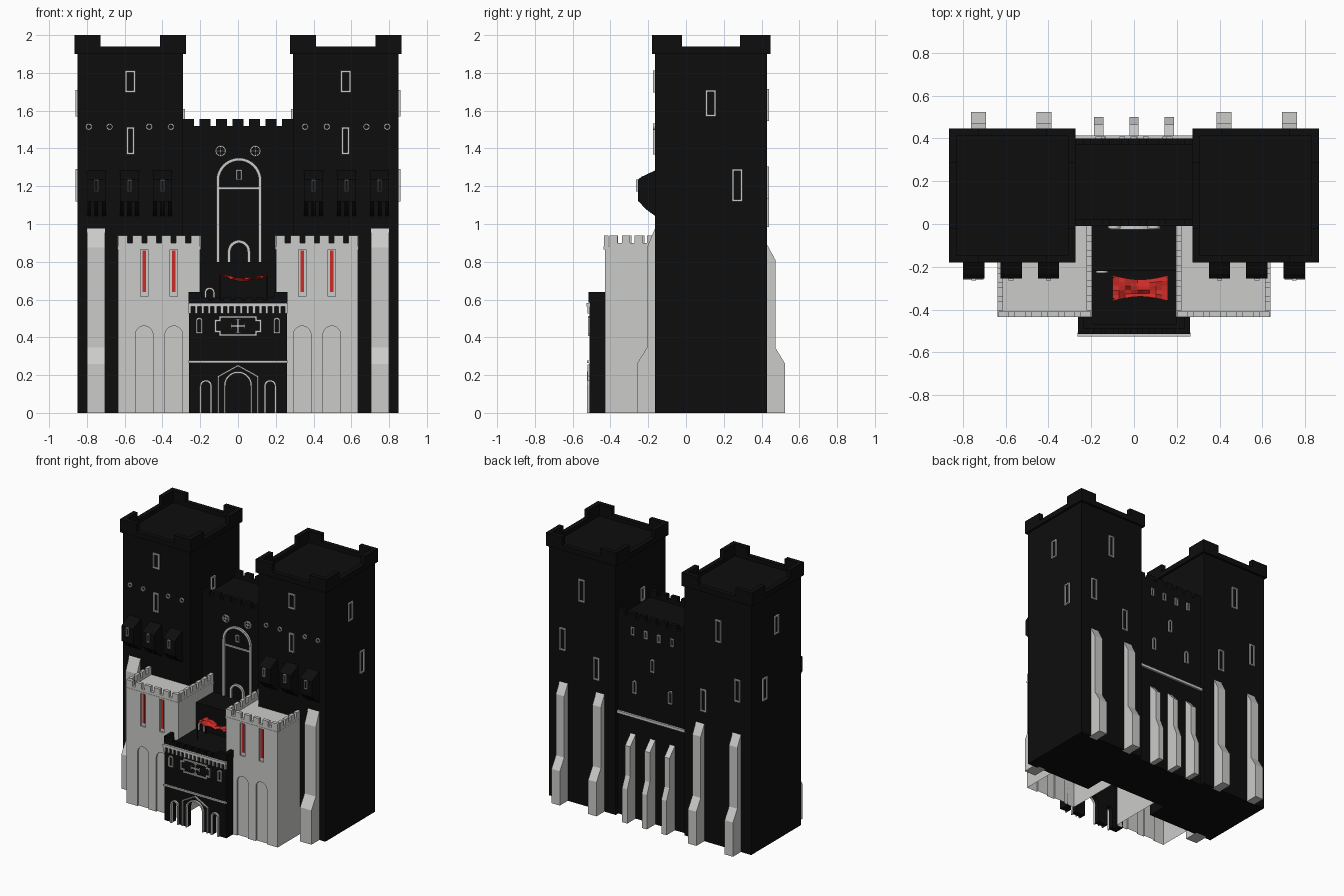
import bpy, bmesh, math, random
from mathutils import Vector

old = bpy.data.objects.get("Cube")
if old:
    bpy.data.objects.remove(old, do_unlink=True)


def material(name, r, g, b):
    m = bpy.data.materials.new(name)
    m.use_nodes = True
    m.diffuse_color = (r, g, b, 1)
    bsdf = next(n for n in m.node_tree.nodes if n.type == 'BSDF_PRINCIPLED')
    bsdf.inputs["Base Color"].default_value = (r, g, b, 1)
    bsdf.inputs["Roughness"].default_value = 0.9
    return m


BLACK = material("black stone", 0.004, 0.004, 0.004)
GREY = material("pale stone", 0.6, 0.6, 0.59)
RED = material("red cloth", 0.6, 0.025, 0.02)
parts = {}


def part(name, mat):
    return parts.setdefault(name, (bmesh.new(), mat))[0]


# Placers turn (across, up, outward) into a point on a wall
def front(y):
    return lambda u, v, d: (u, y - d, v)


def back(y):
    return lambda u, v, d: (u, y + d, v)


def side(x, s=1):
    return lambda u, v, d: (x + s * d, u, v)


def prism(bm, pts, place, d0, d1):
    a = [bm.verts.new(place(u, v, d0)) for u, v in pts]
    b = [bm.verts.new(place(u, v, d1)) for u, v in pts]
    bm.faces.new(a)
    bm.faces.new(b[::-1])
    for i in range(len(pts)):
        j = (i + 1) % len(pts)
        bm.faces.new((a[i], b[i], b[j], a[j]))


def rect(u0, u1, v0, v1):
    return [(u0, v0), (u1, v0), (u1, v1), (u0, v1)]


def box(bm, x0, x1, y0, y1, z0, z1):
    prism(bm, rect(y0, y1, z0, z1), side(0), x0, x1)


def arch(c, w, v0, v1, n=10):
    r = w / 2
    curve = [(c + r * math.cos(math.pi * i / n), v1 - r + r * math.sin(math.pi * i / n))
             for i in range(n + 1)]
    return [(c + r, v0)] + curve + [(c - r, v0)]


def circle(c, v, r, n=16):
    return [(c + r * math.cos(math.tau * i / n), v + r * math.sin(math.tau * i / n))
            for i in range(n)]


def strip(bm, pts, place, w=0.01, d=0.01, closed=True):
    """Moulding of width w that follows a line drawn on a wall."""
    p = [Vector(q) for q in pts]
    n = len(p)
    rings = []
    for i in range(n):
        e1 = p[i] - p[i - 1] if closed or i else p[1] - p[0]
        e2 = p[(i + 1) % n] - p[i] if closed or i < n - 1 else e1
        n1 = Vector((-e1.y, e1.x)).normalized()
        n2 = Vector((-e2.y, e2.x)).normalized()
        m = (n1 + n2) / max(0.3, 1 + n1.dot(n2)) * w
        q = p[i] + m
        rings.append([bm.verts.new(place(*c)) for c in
                      ((*p[i], -0.002), (*p[i], d), (*q, d), (*q, -0.002))])
    for i in range(n if closed else n - 1):
        a, b = rings[i], rings[(i + 1) % n]
        for k in range(4):
            bm.faces.new((a[k], b[k], b[(k + 1) % 4], a[(k + 1) % 4]))
    if not closed:
        bm.faces.new(rings[0])
        bm.faces.new(rings[-1][::-1])


def window(place, c, v, w, h, line=0.01):
    strip(part("window_frames", GREY), rect(c - w / 2, c + w / 2, v - h / 2, v + h / 2), place, line)


def crenel(bm, u0, u1, n, z0, z1, z2, place, thick, gap=0.35):
    """Parapet with n merlons."""
    prism(bm, rect(u0, u1, z0, z1), place, -thick, 0)
    step = (u1 - u0) / (n - gap)
    for i in range(n):
        a = u0 + i * step
        prism(bm, rect(a, a + step * (1 - gap), z1, z2), place, -thick, 0)


def buttress(bm, place, c, w, foot, shaft, h, slope):
    for_side = lambda u, v, d: place(c + d, v, u)
    prism(bm, [(-0.02, 0), (foot, 0), (foot, 0.26), (shaft, 0.345), (shaft, h - slope), (0, h), (-0.02, h)],
          for_side, -w / 2, w / 2)


# Main keep between the towers
keep = part("keep", BLACK)
box(keep, -0.3, 0.3, -0.01, 0.4, 0, 1.5)
crenel(keep, -0.29, 0.29, 7, 1.5, 1.52, 1.555, front(-0.01), 0.03)
crenel(keep, -0.29, 0.29, 7, 1.5, 1.52, 1.555, back(0.4), 0.03)

trim = part("keep_trim", GREY)
wall = front(-0.01)
strip(trim, arch(0.005, 0.24, 0.78, 1.35, 20), wall, 0.016, 0.015, False)
strip(trim, arch(0.005, 0.12, 0.79, 0.915, 14), wall, 0.016, 0.015, False)
prism(trim, rect(-0.11, 0.12, 1.183, 1.195), wall, 0, 0.01)
window(wall, 0.005, 1.26, 0.03, 0.055, 0.007)
for c in (-0.092, 0.092):
    strip(trim, circle(c, 1.387, 0.029), wall, 0.007)
    prism(trim, rect(c - 0.025, c + 0.025, 1.384, 1.39), wall, 0, 0.008)
    prism(trim, rect(c - 0.003, c + 0.003, 1.362, 1.412), wall, 0, 0.008)

# Rear wall of the keep
prism(trim, rect(-0.29, 0.29, 0.77, 0.79), back(0.4), 0, 0.015)
for c in (-0.165, -0.055, 0.055, 0.165):
    window(back(0.4), c, 1.42, 0.028, 0.06, 0.007)
for c, v in ((-0.15, 1.0), (0, 1.2), (0.15, 1.0)):
    strip(trim, arch(c, 0.034, v - 0.05, v + 0.05, 6), back(0.4), 0.008)
for c in (-0.165, 0, 0.165):
    buttress(part("buttresses", GREY), back(0.4), c, 0.043, 0.1, 0.065, 0.64, 0.07)

# Towers and their bastions
for s, label in ((1, "left"), (-1, "right")):
    tower = part(label + "_tower", BLACK)
    lo, hi = sorted((0.29 * s, 0.85 * s))
    box(tower, lo, hi, -0.165, 0.43, 0, 1.91)
    X0, X1, Y0, Y1, t = lo - 0.016, hi + 0.016, -0.18, 0.447, 0.035
    for y in (Y0, Y1 - t):
        box(tower, X0, X1, y, y + t, 1.9, 1.94)
        for x in (X0, X1 - 0.138):
            box(tower, x, x + 0.138, y, y + t, 1.94, 2)
    for x in (X0, X1 - t):
        box(tower, x, x + t, Y0 + t, Y1 - t, 1.9, 1.94)
        for y in (Y0 + t, Y1 - 0.16):
            box(tower, x, x + t, y, y + 0.16 - t, 1.94, 2)

    # Tower openings
    tw = front(-0.165)
    window(tw, 0.57 * s, 1.755, 0.055, 0.115)
    window(tw, 0.57 * s, 1.44, 0.042, 0.145)
    for c in (0.79, 0.68, 0.47, 0.355):
        strip(part("roundels", GREY), circle(c * s, 1.515, 0.018, 12), tw, 0.007)
    for c, v in ((0.575, 1.63), (0.735, 1.22), (0.45, 1.07)):
        window(back(0.43), c * s, v, 0.05, 0.17)
    window(side(0.85 * s, s), 0.132, 1.64, 0.055, 0.14)
    window(side(0.85 * s, s), 0.272, 1.205, 0.055, 0.17)
    window(side(0.29 * s, -s), 0.11, 1.56, 0.05, 0.1)

    # Projecting turrets carried on corbels
    bays = part(label + "_tower_bays", BLACK)
    for c in (0.75, 0.575, 0.4):
        prism(bays, [(-0.16, 1.285), (-0.235, 1.25), (-0.255, 1.235), (-0.255, 1.12), (-0.16, 1.12)],
              side(c * s), -0.05, 0.05)
        for k in (-0.04, 0, 0.04):
            prism(bays, [(-0.16, 1.12), (-0.25, 1.12), (-0.215, 1.08), (-0.16, 1.04)],
                  side(c * s + k), -0.01, 0.01)
        window(front(-0.255), c * s, 1.203, 0.022, 0.064, 0.005)

    # Buttresses
    props = part("buttresses", GREY)
    buttress(props, front(-0.165), 0.752 * s, 0.095, 0.095, 0.042, 0.975, 0.1)
    for c in (0.42, 0.728):
        buttress(props, back(0.43), c * s, 0.07, 0.095, 0.043, 0.89, 0.08)

    # Bastion with arched niches and slots
    bl, bh = sorted((0.2 * s, 0.635 * s))
    box(part(label + "_bastion", GREY), bl, bh, -0.43, -0.005, 0, 0.87)
    cutter = part(label + "_bastion_cutter", GREY)
    for c in (0.34, 0.497):
        prism(cutter, arch(c * s, 0.093, -0.05, 0.46, 16), front(-0.43), -0.012, 0.05)
        prism(cutter, rect(c * s - 0.02, c * s + 0.02, 0.615, 0.865), front(-0.43), -0.012, 0.05)
        prism(part("banners", RED), rect(c * s - 0.009, c * s + 0.009, 0.64, 0.86),
              front(-0.43), -0.013, -0.005)
    para = part(label + "_bastion_parapet", GREY)
    box(para, bl - 0.004, bh + 0.004, -0.436, -0.006, 0.866, 0.88)
    crenel(para, bl, bh, 6, 0.88, 0.9, 0.94, front(-0.434), 0.025)
    crenel(para, -0.405, -0.165, 4, 0.88, 0.9, 0.94, side(0.638 * s, s), 0.025)
    crenel(para, -0.405, -0.01, 6, 0.88, 0.9, 0.94, side(0.197 * s, -s), 0.025)

# Hall between the bastions: lower deck and raised stage
hall = part("hall_roof", BLACK)
box(hall, -0.2, 0.2, -0.47, -0.01, 0.55, 0.6)
box(hall, -0.199, 0.199, -0.22, -0.01, 0.6, 0.8)
strip(trim, arch(-0.15, 0.055, 0.6, 0.665, 10), front(-0.22), 0.01, 0.01, False)

# Gatehouse
gate = part("gatehouse", BLACK)
box(gate, -0.26, 0.26, -0.51, -0.47, 0, 0.585)
shell = part("gatehouse_shell", BLACK)
box(shell, -0.26, 0.26, -0.47, -0.43, 0.54, 0.585)
for s in (1, -1):
    x0, x1 = sorted((0.225 * s, 0.26 * s))
    box(shell, x0, x1, -0.47, -0.43, 0, 0.54)
    crenel(shell, -0.51, -0.43, 1, 0.585, 0.6, 0.64, side(0.262 * s, s), 0.025, 0)
    x0, x1 = sorted((0.19 * s, 0.262 * s))
    box(shell, x0, x1, -0.515, -0.49, 0.585, 0.64)
crenel(shell, -0.19, 0.19, 7, 0.585, 0.595, 0.61, front(-0.515), 0.025)

gw = front(-0.51)
gt = part("gatehouse_trim", GREY)
cut = part("gatehouse_cutter", BLACK)
for c, w, h in ((0, 0.15, 0.22), (-0.17, 0.065, 0.175), (0.17, 0.065, 0.175)):
    strip(gt, arch(c, w, 0, h, 14), gw, 0.01, 0.015, False)
    prism(cut, arch(c, w - 0.02, -0.05, h - 0.01, 14), gw, -0.1, 0.05)
strip(gt, [(0.108, 0), (0.108, 0.195), (0, 0.255), (-0.108, 0.195), (-0.108, 0)], gw, 0.008, 0.012, False)
prism(gt, rect(-0.262, 0.262, 0.265, 0.277), gw, -0.002, 0.014)
for c in (-0.205, 0.205):
    strip(gt, arch(c, 0.036, 0.42, 0.505, 8), gw, 0.009)

# Notched plaque with a cross
quarter = [(0.125, 0.035), (0.1, 0.035), (0.1, 0.052)]
right = [(x, -z) for x, z in quarter[::-1]] + quarter
plaque = right + [(-x, -z) for x, z in right]
strip(gt, [(x, z + 0.46) for x, z in plaque], gw, 0.01)
for a, b in ((0.037, 0.005), (0.005, 0.037)):
    prism(gt, rect(-a, a, 0.46 - b, 0.46 + b), gw, 0, 0.008)
for c in (-0.035, 0.035):
    prism(gt, rect(c - 0.003, c + 0.003, 0.446, 0.474), gw, 0, 0.009)
    prism(gt, rect(-0.014, 0.014, 0.457 + c, 0.463 + c), gw, 0, 0.009)

# Row of corbels under the parapet
prism(gt, rect(-0.265, 0.265, 0.562, 0.582), gw, -0.002, 0.016)
for i in range(16):
    c = -0.255 + i * 0.034
    prism(gt, rect(c - 0.007, c + 0.007, 0.525, 0.565), gw, 0, 0.012)

# Crumpled canopy on four posts
random.seed(4)
cloth = part("canopy", RED)
nx, ny = 9, 5
top = [[cloth.verts.new((-0.1 + 0.26 * i / nx,
                         -0.3 + (j / ny - 0.5) * (0.12 - 0.04 * math.sin(math.pi * i / nx)),
                         0.735 - 0.03 * math.sin(math.pi * i / nx) + random.uniform(-0.013, 0.013)))
        for j in range(ny + 1)] for i in range(nx + 1)]
for i in range(nx):
    for j in range(ny):
        cloth.faces.new((top[i][j], top[i + 1][j], top[i + 1][j + 1], top[i][j + 1]))
for x in (-0.095, 0.155):
    for y in (-0.35, -0.25):
        box(part("canopy_posts", BLACK), x - 0.003, x + 0.003, y - 0.003, y + 0.003, 0.59, 0.73)

# Turn every part into an object
objs = {}
for name, (bm, mat) in parts.items():
    bmesh.ops.recalc_face_normals(bm, faces=bm.faces)
    me = bpy.data.meshes.new(name)
    bm.to_mesh(me)
    bm.free()
    me.materials.append(mat)
    objs[name] = bpy.data.objects.new(name, me)
    bpy.context.scene.collection.objects.link(objs[name])

# Cut the openings; the bastions stay open underneath
for name in ("left_bastion", "right_bastion", "gatehouse"):
    ob, cutter = objs[name], objs[name + "_cutter"]
    cutter.hide_render = True
    mod = ob.modifiers.new("openings", 'BOOLEAN')
    mod.operation, mod.solver, mod.object = 'DIFFERENCE', 'EXACT', cutter
    dg = bpy.context.evaluated_depsgraph_get()
    ob.data = bpy.data.meshes.new_from_object(ob.evaluated_get(dg))
    ob.modifiers.clear()
    bpy.data.objects.remove(cutter, do_unlink=True)
    if "bastion" in name:
        bm = bmesh.new()
        bm.from_mesh(ob.data)
        floor = [f for f in bm.faces if f.calc_center_median().z < 0.001]
        bmesh.ops.delete(bm, geom=floor, context='FACES')
        bm.to_mesh(ob.data)
        bm.free()
